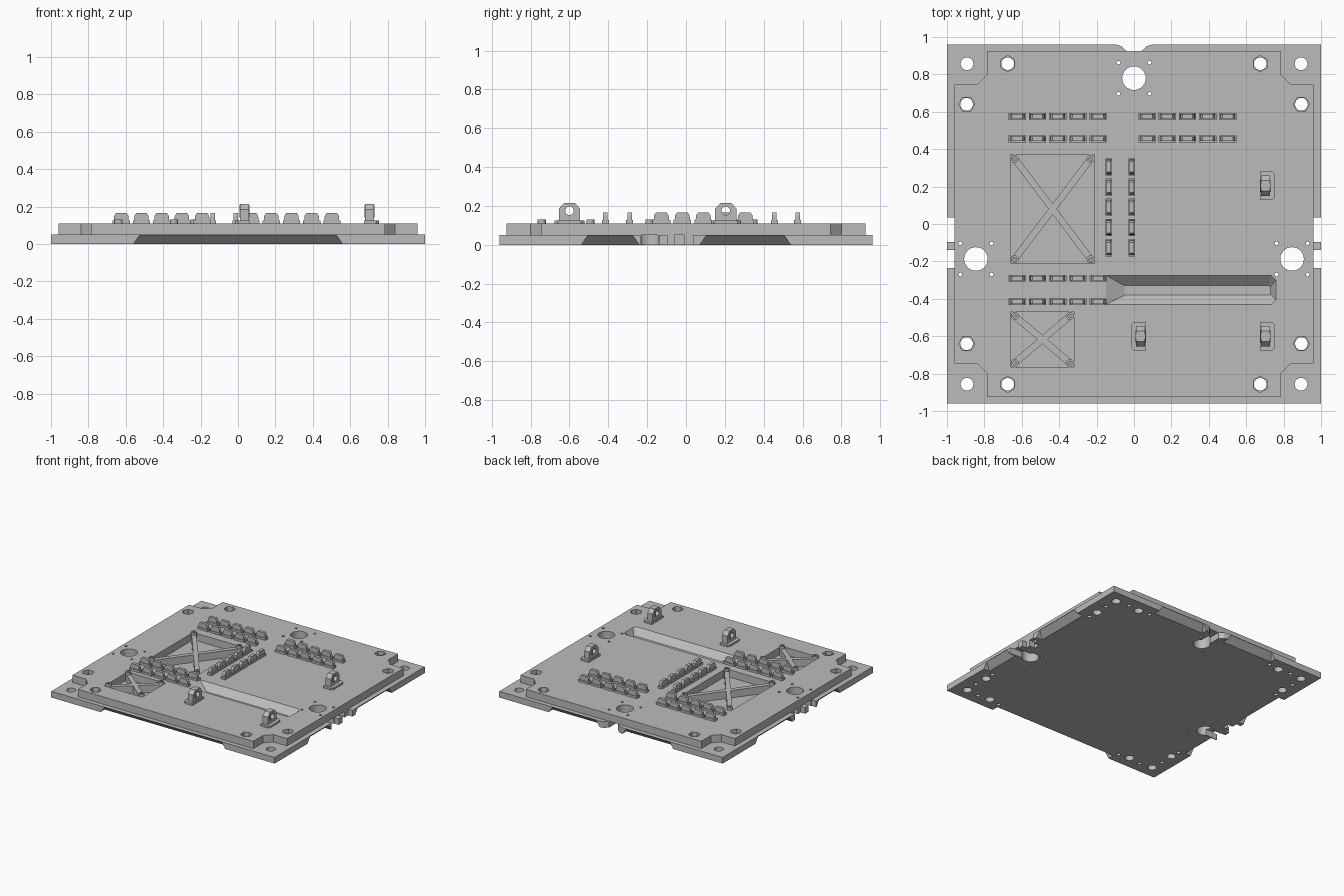
import bpy, bmesh, math
from mathutils import Matrix, Vector

if "Cube" in bpy.data.objects:
    bpy.data.objects.remove(bpy.data.objects["Cube"])

GREY = (0.5, 0.5, 0.5, 1)
mat = bpy.data.materials.new("plain grey")
mat.use_nodes = True
mat.diffuse_color = GREY
mat.node_tree.nodes["Principled BSDF"].inputs["Base Color"].default_value = GREY

LOW, TOP = 0.05, 0.11          # joint between the plates, upper deck height
SIGNS = [(sx, sy) for sx in (-1, 1) for sy in (-1, 1)]


def prism(bm, outline, z0, z1, matrix=Matrix()):
    """Extrude a closed 2D outline from z0 to z1."""
    lower = [bm.verts.new(matrix @ Vector((x, y, z0))) for x, y in outline]
    upper = [bm.verts.new(matrix @ Vector((x, y, z1))) for x, y in outline]
    bm.faces.new(lower[::-1])
    bm.faces.new(upper)
    n = len(outline)
    for i in range(n):
        j = (i + 1) % n
        bm.faces.new((lower[i], lower[j], upper[j], upper[i]))


def circle(cx, cy, r, n=32, turn=0.0):
    return [(cx + r * math.cos(turn + math.tau * i / n),
             cy + r * math.sin(turn + math.tau * i / n)) for i in range(n)]


def rect(x0, x1, y0, y1):
    return [(x0, y0), (x1, y0), (x1, y1), (x0, y1)]


def loft(bm, a, za, b, zb):
    """Join two outlines of equal length at different heights."""
    lo = [bm.verts.new((x, y, za)) for x, y in a]
    hi = [bm.verts.new((x, y, zb)) for x, y in b]
    bm.faces.new(lo[::-1])
    bm.faces.new(hi)
    for i in range(len(a)):
        j = (i + 1) % len(a)
        bm.faces.new((lo[i], lo[j], hi[j], hi[i]))


def tube(bm, r_out, r_in, z0, z1, matrix=Matrix(), n=20):
    rings = [[bm.verts.new(matrix @ Vector((x, y, z))) for x, y in circle(0, 0, r, n)]
             for r, z in ((r_out, z0), (r_out, z1), (r_in, z1), (r_in, z0))]
    for k in range(4):
        a, b = rings[k], rings[(k + 1) % 4]
        for i in range(n):
            j = (i + 1) % n
            bm.faces.new((a[i], a[j], b[j], b[i]))


def finish(bm, name):
    bmesh.ops.recalc_face_normals(bm, faces=bm.faces)
    mesh = bpy.data.meshes.new(name)
    bm.to_mesh(mesh)
    bm.free()
    mesh.materials.append(mat)
    obj = bpy.data.objects.new(name, mesh)
    bpy.context.scene.collection.objects.link(obj)
    return obj


def carve(obj, cutters):
    for c in cutters:
        c.hide_render = True
        mod = obj.modifiers.new("cut", 'BOOLEAN')
        mod.operation, mod.solver, mod.object = 'DIFFERENCE', 'EXACT', c
    bpy.context.view_layer.update()
    dg = bpy.context.evaluated_depsgraph_get()
    mesh = bpy.data.meshes.new_from_object(obj.evaluated_get(dg))
    obj.modifiers.clear()
    obj.data = mesh


# Lower plate outline, with edge notches and side tabs
right = [(1, -0.96), (1, -0.235), (0.96, -0.235), (0.96, -0.14), (1, -0.14),
         (1, -0.095), (0.96, -0.095), (0.96, 0.035), (1, 0.035), (1, 0.96),
         (0.1, 0.96), (0.07, 0.952), (0.04, 0.925)]
bm = bmesh.new()
prism(bm, right + [(-x, y) for x, y in reversed(right)], 0, LOW)
lower_plate = finish(bm, "lower_plate")

# Upper plate with stepped corners
corner = [(0.96, 0.745), (0.84, 0.745), (0.785, 0.8), (0.785, 0.925)]
quarter = corner + [(-x, y) for x, y in reversed(corner)]
bm = bmesh.new()
prism(bm, quarter + [(-x, -y) for x, y in quarter], LOW, TOP)
upper_plate = finish(bm, "upper_plate")

# Through holes: corner bolts, nut bolts, large ports and their pin holes
bm = bmesh.new()
nuts = [(0.675, 0.857, math.pi / 2), (0.895, 0.64, 0)]
for sx, sy in SIGNS:
    for x, y in [(0.893, 0.857)] + [n[:2] for n in nuts]:
        prism(bm, circle(sx * x, sy * y, 0.034), -0.1, 0.3)
for cx, cy in ((0, 0.78), (0.845, -0.187), (-0.845, -0.187)):
    prism(bm, circle(cx, cy, 0.063, 40), -0.1, 0.3)
    for sx, sy in SIGNS:
        prism(bm, circle(cx + sx * 0.083, cy + sy * 0.083, 0.01, 12), -0.1, 0.3)
holes = finish(bm, "hole_cutter")

# Hexagonal nut seats and the two braced pockets
bm = bmesh.new()
for sx, sy in SIGNS:
    for x, y, turn in nuts:
        prism(bm, circle(sx * x, sy * y, 0.043, 6, turn), 0.08, 0.2)
pockets = [(-0.66, -0.21, -0.21, 0.37), (-0.66, -0.32, -0.765, -0.47)]
for p in pockets:
    prism(bm, rect(*p), 0.03, 0.2)
seats = finish(bm, "seat_cutter")

# Long sloped trough
bm = bmesh.new()
mouth = [(-0.15, -0.43), (0.735, -0.43), (0.758, -0.405), (0.758, -0.3),
         (0.735, -0.275), (-0.15, -0.275)]
floor = [(-0.05, -0.38), (0.72, -0.38), (0.73, -0.375), (0.73, -0.335),
         (0.72, -0.33), (-0.05, -0.33)]
over = [(m[0] + (m[0] - f[0]) * 0.02, m[1] + (m[1] - f[1]) * 0.02)
        for m, f in zip(mouth, floor)]
loft(bm, floor, 0.06, over, TOP + 0.001)
trough = finish(bm, "trough_cutter")

# Sloped finger recesses under the rim
bm = bmesh.new()


def recess(a, b, edge, turn):
    rot = Matrix.Rotation(turn, 4, 'Z')

    def ring(a, b, inner):
        return [(rot @ Vector((x, y, 0))).xy for x, y in rect(a, b, -edge - 0.05, -inner)]
    loft(bm, ring(a, b, edge - 0.055), -0.001, ring(a + 0.035, b - 0.035, edge - 0.002), 0.048)


recess(-0.56, 0.56, 0.96, 0)
for a, b in ((-0.54, -0.24), (0.07, 0.54)):
    recess(a, b, 1, math.pi / 2)
    recess(-b, -a, 1, -math.pi / 2)
for a, b in ((-0.56, -0.1), (0.1, 0.56)):
    recess(a, b, 0.96, math.pi)
rims = finish(bm, "rim_cutter")

# Channels from the ports to the edges, and blind holes in the underside
bm = bmesh.new()
prism(bm, rect(-0.04, 0.04, 0.78, 1.1), -0.1, 0.2)
for s in (-1, 1):
    for x, y0, y1 in ((0.845, -0.23, -0.145), (0.91, -0.06, -0.01)):
        prism(bm, rect(*sorted((s * x, s * 1.1)), y0, y1), -0.1, 0.2)
for sx, sy in SIGNS:
    for x, y in ((0.78, 0.87), (0.58, 0.87), (0.9, 0.75), (0.9, 0.56)):
        prism(bm, circle(sx * x, sy * y, 0.016, 12), -0.1, 0.025)
channels = finish(bm, "channel_cutter")

carve(lower_plate, [rims, channels, holes])
carve(upper_plate, [seats, trough, holes])

# Cross braces with hollow posts in the pockets
for label, (x0, x1, y0, y1) in zip(("large", "small"), pockets):
    bm = bmesh.new()
    i = 0.022
    for ya, yb in ((y0 + i, y1 - i), (y1 - i, y0 + i)):
        a, b = Vector((x0 + i, ya)), Vector((x1 - i, yb))
        d = (b - a).normalized()
        side = Vector((-d.y, d.x)) * 0.018
        prism(bm, [a - side, b - side, b + side, a + side], LOW, TOP)
    finish(bm, label + "_cross_brace")
    bm = bmesh.new()
    for x in (x0 + i, x1 - i):
        for y in (y0 + i, y1 - i):
            tube(bm, 0.021, 0.01, LOW, 0.13, Matrix.Translation((x, y, 0)))
    finish(bm, label + "_brace_posts")

# Rows of five clips: a low foot with a bevelled upright
rows = [(-0.624, 0.575, 0), (-0.624, 0.455, 0), (0.07, 0.575, 0), (0.07, 0.455, 0),
        (-0.624, -0.29, 0), (-0.624, -0.415, 0), (-0.135, -0.127, 1), (-0.012, -0.127, 1)]
for n, (x, y, upright) in enumerate(rows):
    bm = bmesh.new()
    turn = Matrix.Rotation(upright * math.pi / 2, 4, 'Z')
    stand = Matrix.Rotation(math.pi / 2, 4, 'X')
    for k in range(5):
        place = Matrix.Translation((x, y, 0)) @ turn @ Matrix.Translation((k * 0.108, 0, 0)) @ stand
        prism(bm, rect(-0.046, 0.046, TOP, 0.127), -0.018, 0.018, place)
        prism(bm, [(-0.04, TOP), (0.04, TOP), (0.038, 0.15), (0.028, 0.165),
                   (-0.028, 0.165), (-0.038, 0.15)], -0.012, 0.012, place)
    finish(bm, "clip_row_%d" % (n + 1))

# Upright lugs with a cross hole
AXIS_X = Matrix(((0, 0, 1, 0), (1, 0, 0, 0), (0, 1, 0, 0), (0, 0, 0, 1)))
for n, (x, y, flip) in enumerate(((0.714, 0.205, 1), (0.714, -0.6, 1), (0.024, -0.6, -1))):
    place = Matrix.Translation((x, y, 0)) @ AXIS_X
    a, b = sorted((-0.034 * flip, 0.013 * flip))
    bm = bmesh.new()
    prism(bm, [(-0.055, TOP), (0.055, TOP), (0.055, 0.185), (0.028, 0.215),
               (-0.028, 0.215), (-0.055, 0.185)], a, b, place)
    lug = finish(bm, "lug_%d" % (n + 1))
    bm = bmesh.new()
    prism(bm, circle(0, 0.175, 0.022, 24), -0.1, 0.1, place)
    bore = finish(bm, "bore_cutter")
    carve(lug, [bore])
    bpy.data.objects.remove(bore)
    bm = bmesh.new()
    tube(bm, 0.034, 0.022, a - 0.004, b + 0.004, place @ Matrix.Translation((0, 0.175, 0)))
    finish(bm, "lug_boss_%d" % (n + 1))
    bm = bmesh.new()
    foot = [(x + u * flip, y + v) for u, v in ((-0.04, -0.077), (0.025, -0.077), (0.04, -0.06),
                                               (0.04, 0.06), (0.025, 0.077), (-0.04, 0.077))]
    prism(bm, foot, TOP, 0.125)
    finish(bm, "lug_foot_%d" % (n + 1))

for cutter in (holes, seats, trough, rims, channels):
    bpy.data.objects.remove(cutter)

# Smooth the round walls, keep edges crisp
bpy.ops.object.select_all(action='DESELECT')
for plate in (upper_plate, lower_plate):
    plate.select_set(True)
bpy.context.view_layer.objects.active = upper_plate
bpy.ops.object.shade_smooth_by_angle(angle=math.radians(25))
